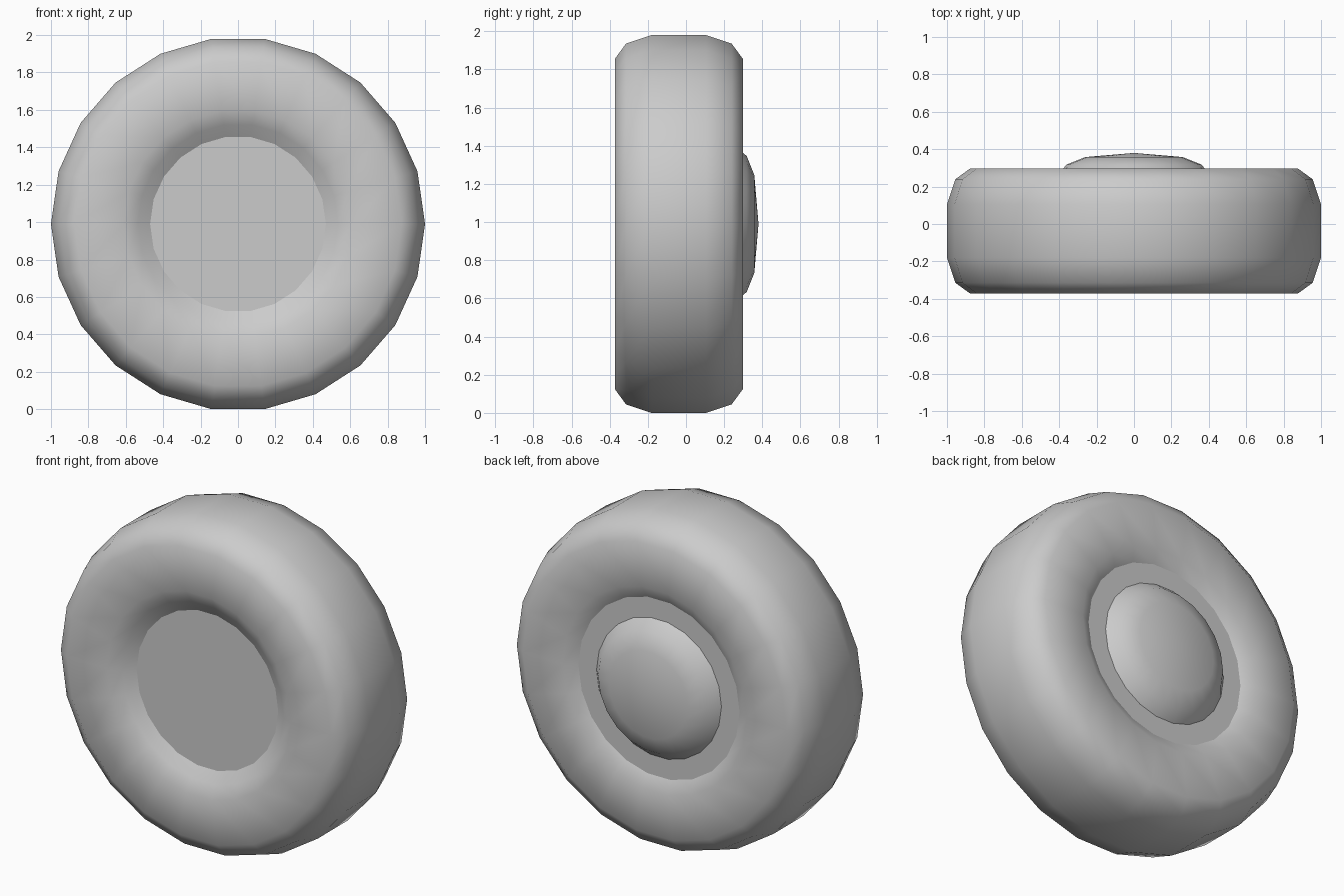
import bpy, bmesh, math

if "Cube" in bpy.data.objects:
    bpy.data.objects.remove(bpy.data.objects["Cube"])

SEG = 22          # sides around the wheel
CZ = 0.99         # axle height
MID = -0.0375     # middle of the tyre along y

grey = bpy.data.materials.new("plain grey")
grey.diffuse_color = (0.6, 0.6, 0.6, 1)
grey.use_nodes = True
grey.node_tree.nodes["Principled BSDF"].inputs["Base Color"].default_value = grey.diffuse_color


def lathe(name, profile, smooth):
    """Spin (radius, y) points around the axle; radius 0 becomes a pole."""
    bm = bmesh.new()
    rings = []
    for r, y in profile:
        if r == 0:
            rings.append([bm.verts.new((0, y, CZ))] * SEG)
        else:
            rings.append([bm.verts.new((r * math.cos(2 * math.pi * i / SEG), y,
                                        CZ + r * math.sin(2 * math.pi * i / SEG)))
                          for i in range(SEG)])
    for a, b in zip(rings, rings[1:]):
        for i in range(SEG):
            j = (i + 1) % SEG
            quad = list(dict.fromkeys((a[i], b[i], b[j], a[j])))
            bm.faces.new(quad).smooth = smooth
    me = bpy.data.meshes.new(name)
    bm.to_mesh(me)
    bm.free()
    me.materials.append(grey)
    ob = bpy.data.objects.new(name, me)
    bpy.context.collection.objects.link(ob)
    return ob


# Tyre: rounded section, mirrored about its middle, ending at the hub edges
half = [(1.0, 0.143), (0.955, 0.277), (0.875, 0.335), (0.61, 0.335), (0.535, 0.2935)]
front = [(r, MID - d) for r, d in half] + [(0.47, -0.29)]
back = [(r, MID + d) for r, d in half]
lathe("tyre", front[::-1] + back, True)

# Hub: flat plug filling the tyre's hole
lathe("hub", [(0, -0.29), (0.47, -0.29), (0.535, 0.256), (0, 0.256)], False)

# Hub cap: shallow dome on the back
lathe("hub_cap", [(0.42, 0.25), (0.36, 0.318), (0.26, 0.358), (0, 0.38)], True)
